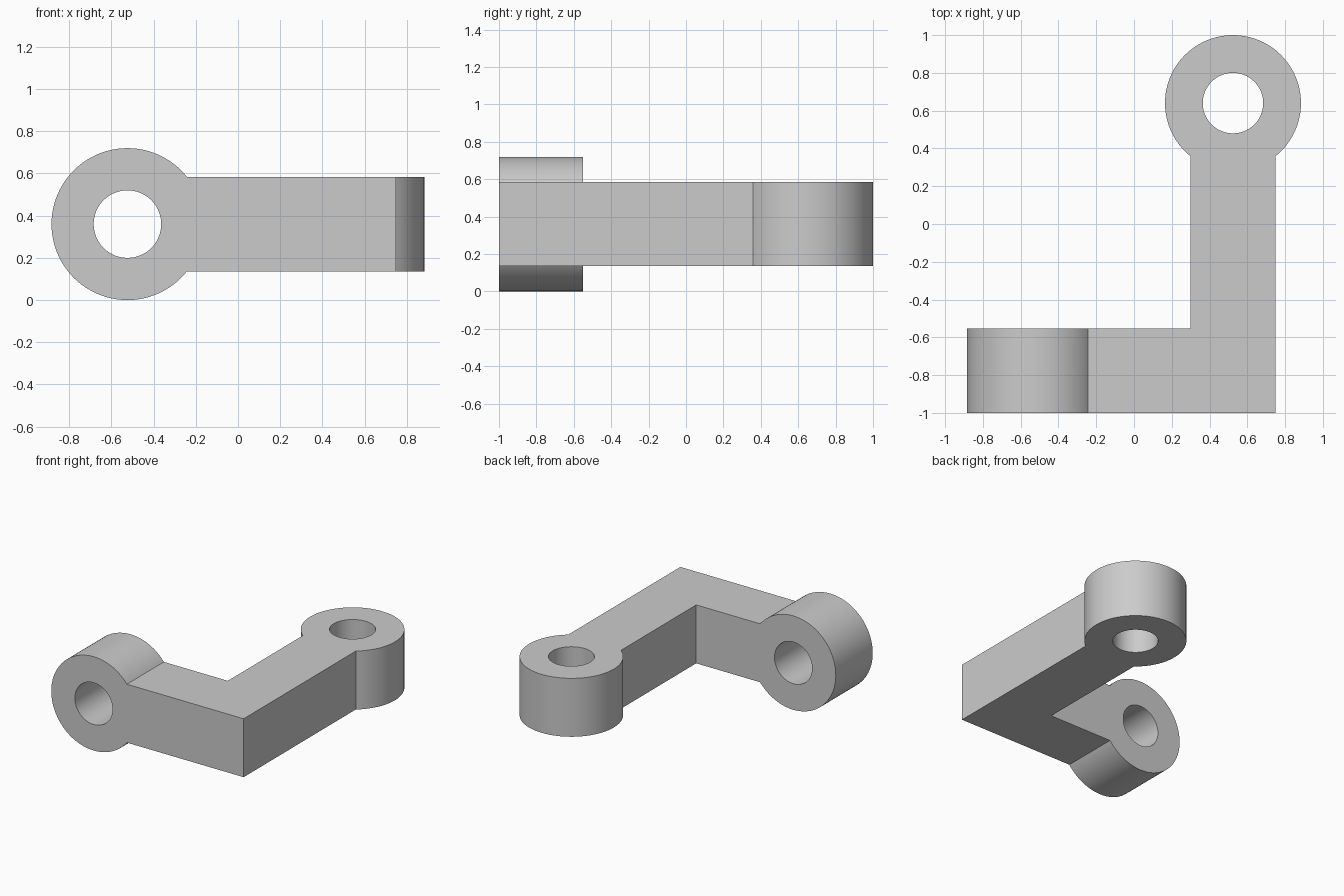
import bpy
import math

if "Cube" in bpy.data.objects:
    bpy.data.objects.remove(bpy.data.objects["Cube"], do_unlink=True)

WIDTH = 0.448          # square arm section and eye length
HALF = WIDTH / 2
MID = 0.36             # height of both arm centrelines
EYE_R, BORE_R = 0.36, 0.16
EYE_X = 0.524
OUT_X = EYE_X + HALF   # outer side of the corner
FRONT_EYE = (-EYE_X, -1 + HALF, MID)
BACK_EYE = (EYE_X, 1 - EYE_R, MID)

grey = bpy.data.materials.new("plain grey")
grey.use_nodes = True
grey.diffuse_color = (0.6, 0.6, 0.6, 1)
grey.node_tree.nodes["Principled BSDF"].inputs["Base Color"].default_value = (0.6, 0.6, 0.6, 1)


def cylinder(name, radius, depth, centre, tilt):
    bpy.ops.mesh.primitive_cylinder_add(vertices=96, radius=radius, depth=depth,
                                        location=centre, rotation=(tilt, 0, 0))
    ob = bpy.context.object
    ob.name = name
    ob.data.materials.append(grey)
    return ob


def combine(target, tool, operation):
    mod = target.modifiers.new("join", 'BOOLEAN')
    mod.operation = operation
    mod.solver = 'EXACT'
    mod.object = tool
    bpy.context.view_layer.objects.active = target
    bpy.ops.object.modifier_apply(modifier=mod.name)
    bpy.data.objects.remove(tool, do_unlink=True)


# L-shaped arm, running from one eye centre to the other
outline = [(-EYE_X, -1), (OUT_X, -1), (OUT_X, BACK_EYE[1]), (EYE_X - HALF, BACK_EYE[1]),
           (EYE_X - HALF, -1 + WIDTH), (-EYE_X, -1 + WIDTH)]
n = len(outline)
verts = [(x, y, z) for z in (MID - HALF, MID + HALF) for x, y in outline]
faces = [list(range(n))[::-1], list(range(n, 2 * n))]
faces += [(i, (i + 1) % n, (i + 1) % n + n, i + n) for i in range(n)]
mesh = bpy.data.meshes.new("angled_lever")
mesh.from_pydata(verts, [], faces)
mesh.materials.append(grey)
lever = bpy.data.objects.new("angled_lever", mesh)
bpy.context.collection.objects.link(lever)

# Round eyes at both ends, then their bores
eyes = (("front", FRONT_EYE, math.pi / 2), ("back", BACK_EYE, 0))
for side, centre, tilt in eyes:
    combine(lever, cylinder(side + "_eye", EYE_R, WIDTH, centre, tilt), 'UNION')
for side, centre, tilt in eyes:
    cutter = cylinder(side + "_bore", BORE_R, WIDTH * 2, centre, tilt)
    cutter.hide_render = True
    combine(lever, cutter, 'DIFFERENCE')

# Smooth round walls with crisp edges
bpy.ops.object.select_all(action='DESELECT')
lever.select_set(True)
bpy.context.view_layer.objects.active = lever
bpy.ops.object.shade_smooth_by_angle(angle=math.radians(30))
